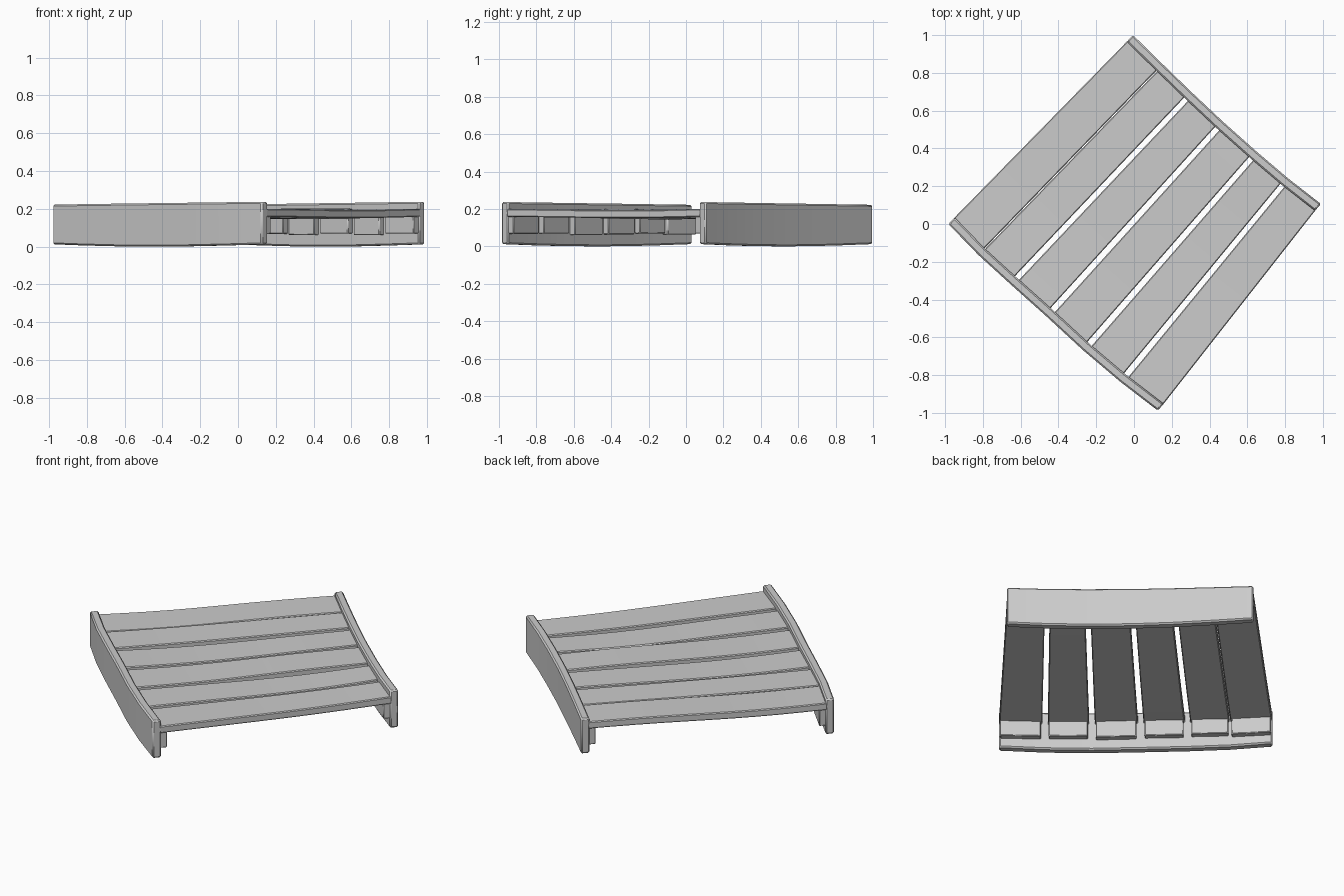
import bpy, math, random
from mathutils import Vector

cube = bpy.data.objects.get("Cube")
if cube:
    bpy.data.objects.remove(cube, do_unlink=True)
random.seed(4)

grey = bpy.data.materials.new("plain grey")
grey.use_nodes = True
colour = (0.6, 0.6, 0.6, 1)
grey.diffuse_color = colour
grey.node_tree.nodes["Principled BSDF"].inputs["Base Color"].default_value = colour

# Inner line of each rail, with one point at every seam between planks
LEFT = [Vector(p) for p in [(-.95, .035), (-.79, -.13), (-.62, -.285), (-.43, -.455),
                            (-.235, -.635), (-.04, -.8), (.158, -.952)]]
RIGHT = [Vector(p) for p in [(-.038, .965), (.12, .81), (.275, .66), (.44, .505),
                             (.62, .345), (.785, .205), (.958, .07)]]
OUT_LEFT = Vector((-.67, -.74)).normalized()
OUT_RIGHT = Vector((.67, .74)).normalized()


def loft(name, rings, bevel):
    """Skin a row of four-cornered sections and close both ends."""
    verts = [v for ring in rings for v in ring]
    faces = [(3, 2, 1, 0), tuple(len(verts) - 4 + k for k in range(4))]
    for i in range(len(rings) - 1):
        for k in range(4):
            a, b = i * 4 + k, i * 4 + (k + 1) % 4
            faces.append((a, b, b + 4, a + 4))
    mesh = bpy.data.meshes.new(name)
    mesh.from_pydata(verts, [], faces)
    mesh.materials.append(grey)
    obj = bpy.data.objects.new(name, mesh)
    bpy.context.collection.objects.link(obj)
    bpy.ops.object.select_all(action='DESELECT')
    obj.select_set(True)
    bpy.context.view_layer.objects.active = obj
    # Make all normals point outward
    bpy.ops.object.mode_set(mode='EDIT')
    bpy.ops.mesh.select_all(action='SELECT')
    bpy.ops.mesh.normals_make_consistent(inside=False)
    bpy.ops.object.mode_set(mode='OBJECT')
    bpy.ops.object.shade_smooth_by_angle(angle=math.radians(30))
    mod = obj.modifiers.new("soft edges", 'BEVEL')
    mod.width, mod.segments, mod.limit_method = bevel, 1, 'ANGLE'
    return obj


def section(a, b, low, high):
    return [(a.x, a.y, low), (b.x, b.y, low), (b.x, b.y, high), (a.x, a.y, high)]


# Side rails, slightly bowed and rising toward the front
for name, line, out in (("left_rail", LEFT, OUT_LEFT), ("right_rail", RIGHT, OUT_RIGHT)):
    rings = []
    for i, p in enumerate(line):
        t = i / 6
        low = .012 - .012 * math.sin(math.pi * t)
        rings.append(section(p, p + out * .048, low, .222 + .015 * t))
    loft(name, rings, .008)

# Planks, each sagging a little differently, with a support block at both ends
STEPS = 10
for i in range(6):
    gap_a = 0 if i == 0 else .01 if i == 1 else .06
    gap_b = 0 if i == 5 else .01 if i == 0 else .06
    ends = [(line[i].lerp(line[i + 1], gap_a), line[i + 1].lerp(line[i], gap_b), out)
            for line, out in ((LEFT, OUT_LEFT), (RIGHT, OUT_RIGHT))]
    sag = random.uniform(.003, .014)
    wave = random.uniform(-.005, .005)
    rings = []
    for s in range(STEPS + 1):
        t = s / STEPS
        a = (ends[0][0] + OUT_LEFT * .01).lerp(ends[1][0] + OUT_RIGHT * .01, t)
        b = (ends[0][1] + OUT_LEFT * .01).lerp(ends[1][1] + OUT_RIGHT * .01, t)
        top = .2 - sag * math.sin(math.pi * t) + wave * math.sin(2 * math.pi * t)
        rings.append(section(a, b, top - .042, top))
    loft(f"plank_{i + 1}", rings, .005)

    for side, (a, b, out) in zip(("left", "right"), ends):
        a, b = a.lerp(b, .03), b.lerp(a, .03)
        low = random.uniform(.058, .07)
        rings = [section(p + out * .01, p - out * .035, low, .165) for p in (a, b)]
        loft(f"{side}_support_block_{i + 1}", rings, .004)
